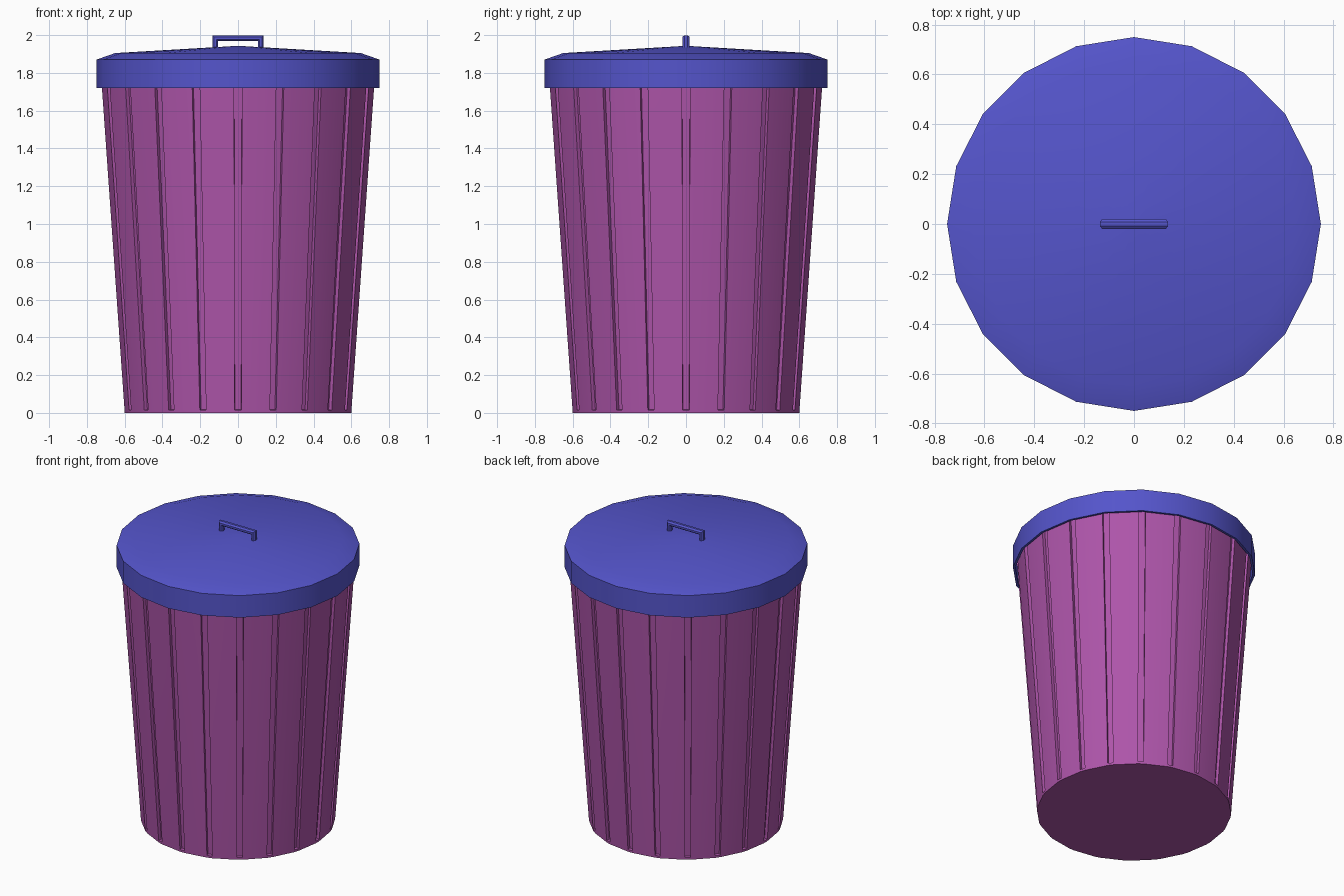
import bpy, bmesh
from math import sin, cos, pi, radians
from mathutils import Vector

if "Cube" in bpy.data.objects:
    bpy.data.objects.remove(bpy.data.objects["Cube"])

SIDES = 20


def material(name, color):
    m = bpy.data.materials.new(name)
    m.diffuse_color = color
    m.use_nodes = True
    m.node_tree.nodes["Principled BSDF"].inputs["Base Color"].default_value = m.diffuse_color
    return m


purple = material("purple_plastic", (0.42, 0.09, 0.40, 1))
blue = material("blue_plastic", (0.09, 0.09, 0.60, 1))


def loft(bm, rings):
    """Skin closed rings of points, capping both ends; returns face rows."""
    vs = [[bm.verts.new(p) for p in ring] for ring in rings]
    n = len(vs[0])
    rows = [[bm.faces.new((a[i], a[(i + 1) % n], b[(i + 1) % n], b[i]))
             for i in range(n)] for a, b in zip(vs, vs[1:])]
    bm.faces.new(vs[0])
    bm.faces.new(vs[-1])
    bmesh.ops.recalc_face_normals(bm, faces=bm.faces)
    return rows


def finish(bm, name, mat):
    mesh = bpy.data.meshes.new(name)
    bm.to_mesh(mesh)
    bm.free()
    mesh.materials.append(mat)
    obj = bpy.data.objects.new(name, mesh)
    bpy.context.collection.objects.link(obj)
    bpy.ops.object.select_all(action='DESELECT')
    obj.select_set(True)
    bpy.context.view_layer.objects.active = obj
    bpy.ops.object.shade_smooth_by_angle(angle=radians(30))


def ring(r, z, angles):
    return [(r * cos(a), r * sin(a), z) for a in angles]


# Can body: hollow tapered shell with a narrow strip at every corner
half = 0.029
strip_angles = [2 * pi * k / SIDES + s for k in range(SIDES) for s in (-half, half)]
profile = [(0.60, 0), (0.601, 0.015), (0.729, 1.84), (0.73, 1.86),
           (0.69, 1.86), (0.565, 0.04)]
bm = bmesh.new()
rows = loft(bm, [ring(r, z, strip_angles) for r, z in profile])
# Sink the strips to form grooves
bmesh.ops.inset_individual(bm, faces=rows[1][::2], thickness=0.001, depth=-0.02)
finish(bm, "can_body", purple)

# Lid: shallow cone with a deep rim, hollow underneath
lid_angles = [2 * pi * k / SIDES for k in range(SIDES)]
lid_profile = [(0.005, 1.943), (0.65, 1.905), (0.75, 1.87), (0.75, 1.72),
               (0.735, 1.72), (0.735, 1.862), (0.645, 1.89), (0.005, 1.925)]
bm = bmesh.new()
loft(bm, [ring(r, z, lid_angles) for r, z in lid_profile])
finish(bm, "lid", blue)

# Handle: octagonal bar bent square, with mitred corners
hx, top, rad = 0.121, 1.984, 0.0165
path = [(-hx, 1.925, (1, 0)), (-hx, top, (1, -1)),
        (hx, top, (-1, -1)), (hx, 1.925, (-1, 0))]
bm = bmesh.new()
sections = []
for x, z, (dx, dz) in path:
    section = []
    for i in range(8):
        a = pi / 8 + i * pi / 4
        u, v = rad * cos(a), 1.3 * rad * sin(a)
        section.append(Vector((x + dx * u, v, z + dz * u)))
    sections.append(section)
loft(bm, sections)
finish(bm, "lid_handle", blue)
